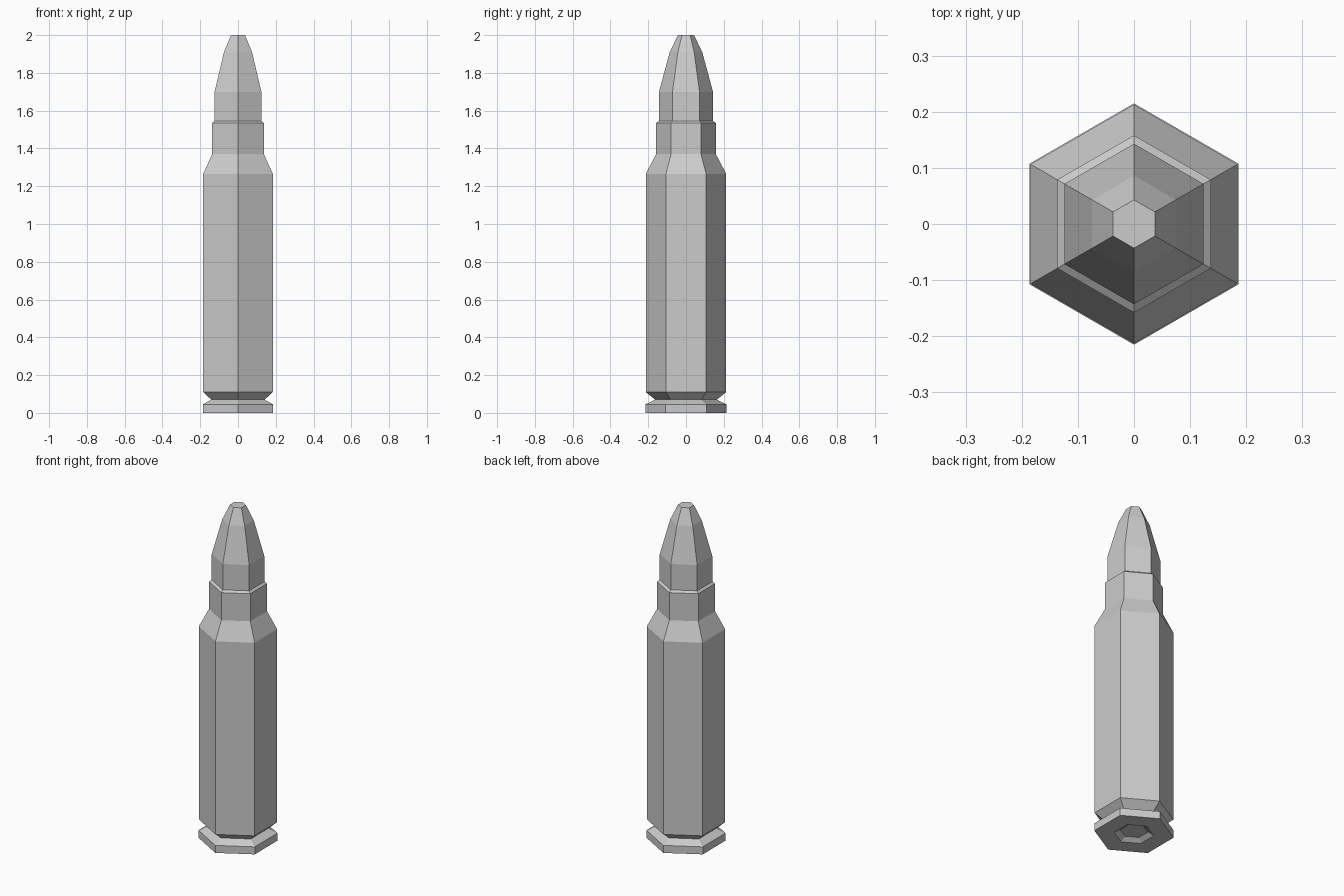
import bpy, bmesh
from math import sin, cos, pi

cube = bpy.data.objects.get("Cube")
if cube:
    bpy.data.objects.remove(cube, do_unlink=True)

GREY = (0.6, 0.6, 0.6, 1.0)
SIDES = 6

metal = bpy.data.materials.new("plain grey metal")
metal.use_nodes = True
metal.diffuse_color = GREY
metal.node_tree.nodes["Principled BSDF"].inputs["Base Color"].default_value = GREY


def lathe(name, profile):
    """Six-sided solid from (radius, height) rings, capped at both ends."""
    bm = bmesh.new()
    rings = []
    for r, z in profile:
        angles = [pi / 2 + 2 * pi * i / SIDES for i in range(SIDES)]
        rings.append([bm.verts.new((r * cos(a), r * sin(a), z)) for a in angles])
    for low, high in zip(rings, rings[1:]):
        for i in range(SIDES):
            j = (i + 1) % SIDES
            bm.faces.new((low[i], low[j], high[j], high[i]))
    bm.faces.new(rings[0][::-1])
    bm.faces.new(rings[-1])
    bmesh.ops.recalc_face_normals(bm, faces=bm.faces)
    mesh = bpy.data.meshes.new(name)
    bm.to_mesh(mesh)
    bm.free()
    mesh.materials.append(metal)
    obj = bpy.data.objects.new(name, mesh)
    bpy.context.collection.objects.link(obj)
    return obj


# Casing: recessed base, rim, groove, body, shoulder, neck and lip
lathe("casing", [
    (0.075, 0.02), (0.107, 0.0), (0.215, 0.0), (0.215, 0.045),
    (0.163, 0.07), (0.213, 0.11), (0.213, 1.265),
    (0.158, 1.37), (0.158, 1.535), (0.143, 1.546),
])

# Pointed tip with a flat nose, seated in the neck
lathe("tip", [(0.143, 1.546), (0.143, 1.70), (0.086, 1.91), (0.043, 2.0)])
